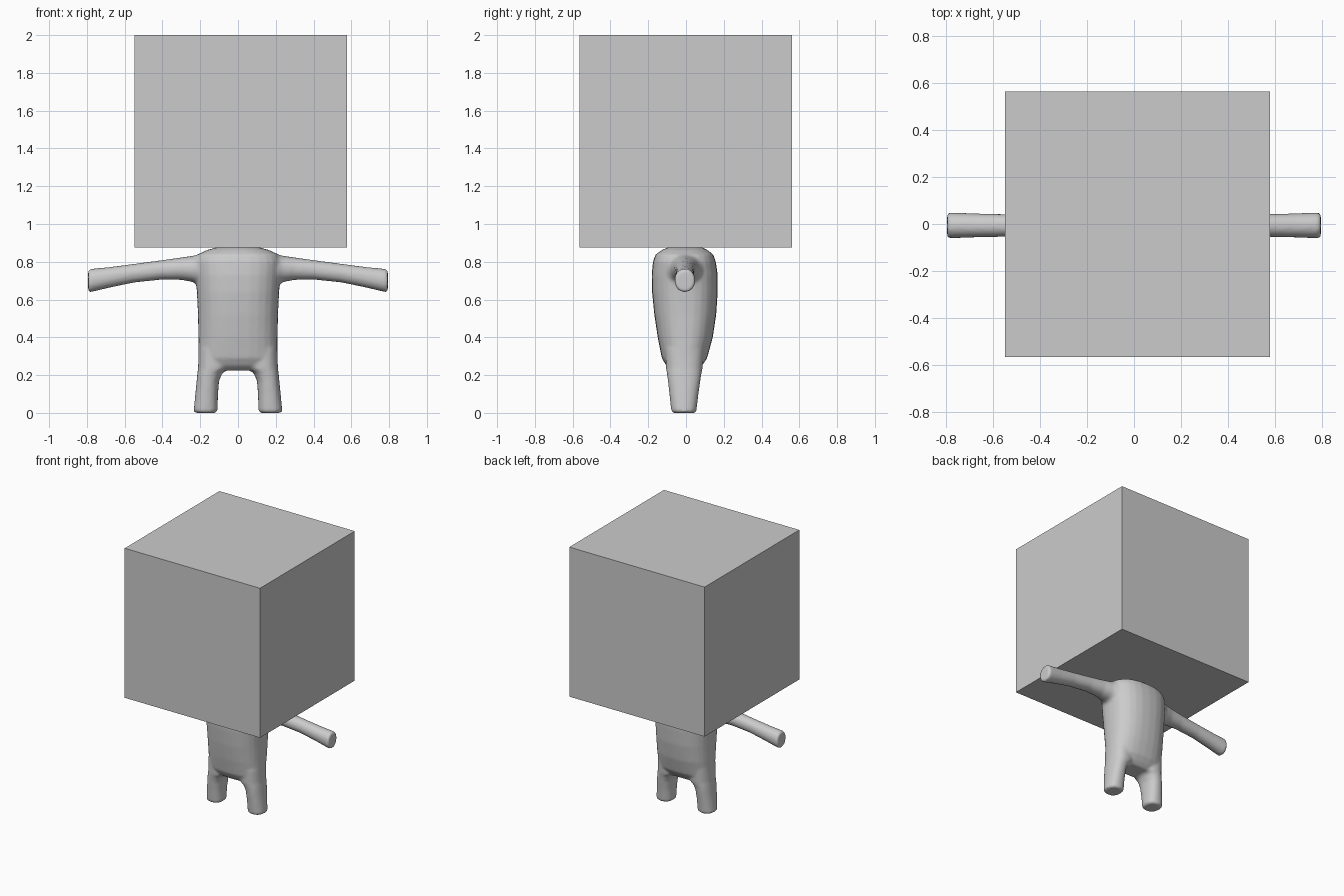
import bpy, bmesh, math
from mathutils import Vector

if "Cube" in bpy.data.objects:
    bpy.data.objects.remove(bpy.data.objects["Cube"])

SEG = 28


def loft(bm, rings, axis, power):
    """Skin closed superellipse rings (centre, radius_a, radius_b) along axis 'x' or 'z'."""
    loops = []
    for centre, ra, rb in rings:
        loop = []
        for i in range(SEG):
            t = 2 * math.pi * i / SEG
            a = ra * math.copysign(abs(math.cos(t)) ** (2 / power), math.cos(t))
            b = rb * math.copysign(abs(math.sin(t)) ** (2 / power), math.sin(t))
            off = Vector((a, b, 0)) if axis == 'z' else Vector((0, a, b))
            loop.append(bm.verts.new(Vector(centre) + off))
        loops.append(loop)
    for lo, hi in zip(loops, loops[1:]):
        for i in range(SEG):
            j = (i + 1) % SEG
            bm.faces.new((lo[i], lo[j], hi[j], hi[i]))
    bm.faces.new(loops[0][::-1])
    bm.faces.new(loops[-1])


bm = bmesh.new()

# Torso: z, half width, back-to-front limits
torso = [(0.225, 0.17, -0.075, 0.06), (0.25, 0.205, -0.105, 0.085),
         (0.29, 0.21, -0.128, 0.112), (0.40, 0.21, -0.15, 0.142),
         (0.52, 0.212, -0.168, 0.16), (0.64, 0.218, -0.18, 0.168),
         (0.73, 0.225, -0.182, 0.168), (0.80, 0.23, -0.175, 0.158),
         (0.838, 0.215, -0.162, 0.145), (0.862, 0.165, -0.128, 0.115),
         (0.877, 0.11, -0.095, 0.085)]
loft(bm, [((0, (y0 + y1) / 2, z), w, (y1 - y0) / 2) for z, w, y0, y1 in torso], 'z', 2.4)

# Legs: z, inner x, outer x, y limits
legs = [(0.0, 0.12, 0.222, -0.068, 0.046), (0.008, 0.108, 0.235, -0.078, 0.055),
        (0.10, 0.106, 0.226, -0.088, 0.066), (0.17, 0.10, 0.219, -0.096, 0.076),
        (0.21, 0.083, 0.215, -0.101, 0.082), (0.235, 0.05, 0.212, -0.106, 0.088),
        (0.34, 0.05, 0.208, -0.11, 0.095)]

# Arms: x, bottom z, top z, half depth
arms = [(0.10, 0.66, 0.845, 0.11), (0.205, 0.67, 0.842, 0.095),
        (0.235, 0.692, 0.832, 0.078), (0.30, 0.704, 0.823, 0.062),
        (0.40, 0.706, 0.809, 0.052), (0.55, 0.690, 0.789, 0.048),
        (0.68, 0.663, 0.772, 0.051), (0.785, 0.638, 0.762, 0.055),
        (0.793, 0.645, 0.752, 0.048)]

for s in (-1, 1):
    loft(bm, [((s * (x0 + x1) / 2, (y0 + y1) / 2, z), (x1 - x0) / 2, (y1 - y0) / 2)
              for z, x0, x1, y0, y1 in legs], 'z', 2.3)
    loft(bm, [((s * x, -0.006, (z0 + z1) / 2), d, (z1 - z0) / 2)
              for x, z0, z1, d in arms], 'x', 2.1)
    if s == -1:
        bmesh.ops.recalc_face_normals(bm, faces=bm.faces)
bmesh.ops.recalc_face_normals(bm, faces=bm.faces)

mesh = bpy.data.meshes.new("body")
bm.to_mesh(mesh)
bm.free()
body = bpy.data.objects.new("body", mesh)
bpy.context.collection.objects.link(body)

# Fuse torso and limbs into one soft skin
remesh = body.modifiers.new("fuse", 'REMESH')
remesh.mode = 'VOXEL'
remesh.voxel_size = 0.009
remesh.use_smooth_shade = True
smooth = body.modifiers.new("soften", 'SMOOTH')
smooth.factor = 0.5
smooth.iterations = 6

# Box head, a touch off centre
bpy.ops.mesh.primitive_cube_add(size=1, location=(0.015, -0.001, 1.4375))
head = bpy.context.object
head.name = "box_head"
head.scale = (1.126, 1.126, 1.125)
